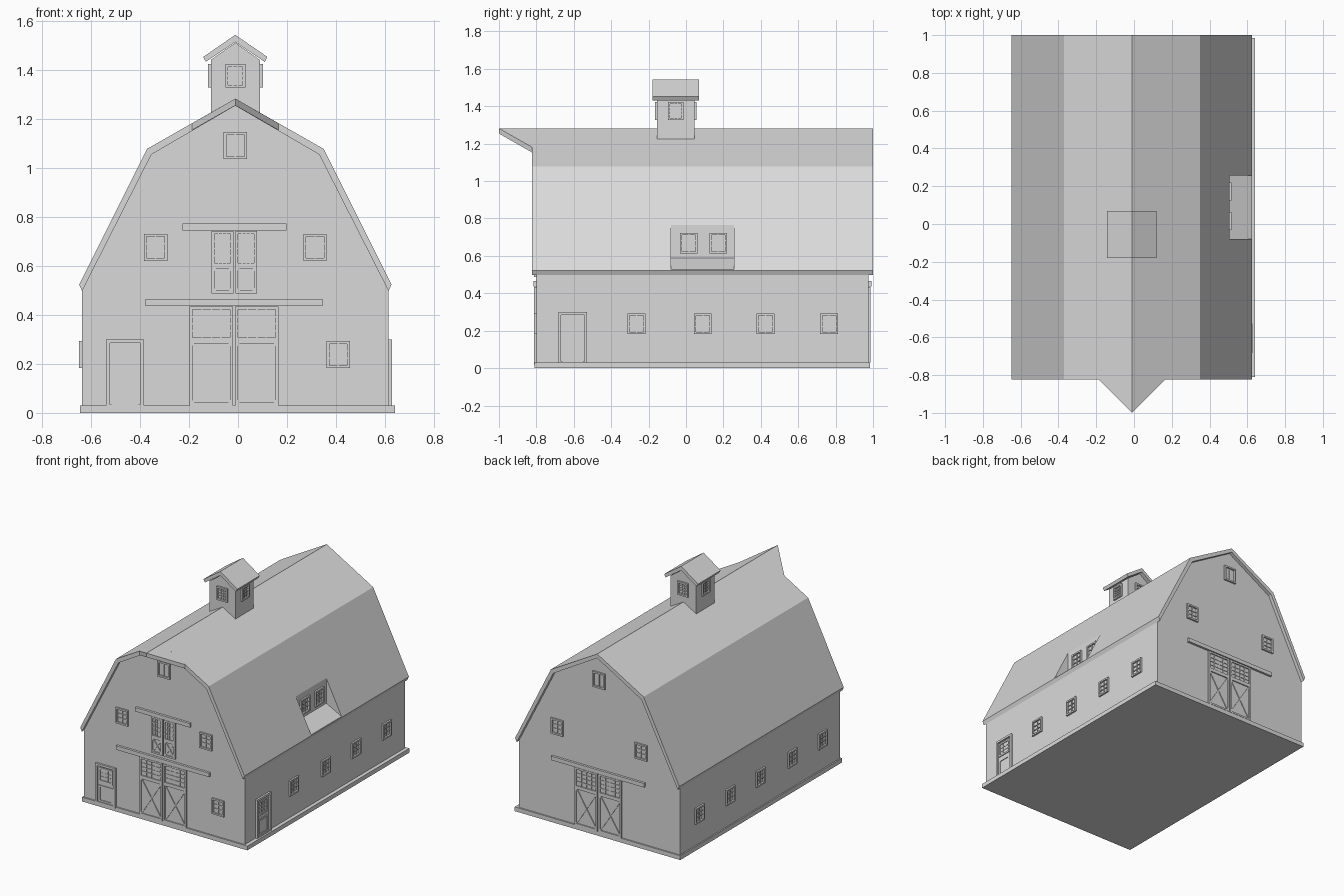
import bpy, bmesh, math
from mathutils import Matrix, Vector

if "Cube" in bpy.data.objects:
    bpy.data.objects.remove(bpy.data.objects["Cube"])

grey = bpy.data.materials.new("pale_grey")
grey.use_nodes = True
grey.diffuse_color = (0.7, 0.7, 0.7, 1)
grey.node_tree.nodes["Principled BSDF"].inputs["Base Color"].default_value = (0.7, 0.7, 0.7, 1)

C = -0.011                 # centre line of the barn
FRONT, BACK, SIDE = -0.8, 0.975, 0.625


def wall(x, y, quarter_turns):
    """Local space of a wall: x runs along it, z up, depth outwards."""
    return Matrix.Translation((x, y, 0)) @ Matrix.Rotation(quarter_turns * math.pi / 2, 4, 'Z')


front_wall = wall(C, FRONT, 0)
right_side = wall(C + SIDE, 0, 1)
back_wall = wall(C, BACK, 2)
left_side = wall(C - SIDE, 0, 3)
middle = wall(C, 0, 0)


def prism(bm, pts, d0, d1):
    """Extrude a (u, z) outline from depth d0 to d1."""
    a = [bm.verts.new((u, -d0, z)) for u, z in pts]
    b = [bm.verts.new((u, -d1, z)) for u, z in pts]
    bm.faces.new(a)
    bm.faces.new(b[::-1])
    for i in range(len(pts)):
        j = (i + 1) % len(pts)
        bm.faces.new((a[i], a[j], b[j], b[i]))


def box(bm, u0, u1, z0, z1, d0, d1):
    prism(bm, [(u0, z0), (u1, z0), (u1, z1), (u0, z1)], d0, d1)


def bar(bm, p, q, width, d0, d1):
    """Flat board between two points."""
    p, q = Vector(p), Vector(q)
    n = (q - p).orthogonal().normalized() * width / 2
    prism(bm, [p - n, q - n, q + n, p + n], d0, d1)


def frame(bm, u0, u1, z0, z1, w, d):
    box(bm, u0, u0 + w, z0, z1, 0, d)
    box(bm, u1 - w, u1, z0, z1, 0, d)
    box(bm, u0 + w, u1 - w, z0, z0 + w, 0, d)
    box(bm, u0 + w, u1 - w, z1 - w, z1, 0, d)


def grid(bm, u0, u1, z0, z1, cols, rows, d):
    """Glazing bars dividing a pane."""
    t = 0.0025
    for i in range(1, cols):
        u = u0 + (u1 - u0) * i / cols
        box(bm, u - t, u + t, z0, z1, 0, d)
    for i in range(1, rows):
        z = z0 + (z1 - z0) * i / rows
        box(bm, u0, u1, z - t, z + t, 0, d)


def finish(bm, name, place):
    bmesh.ops.recalc_face_normals(bm, faces=bm.faces)
    bm.transform(place)
    mesh = bpy.data.meshes.new(name)
    bm.to_mesh(mesh)
    bm.free()
    mesh.materials.append(grey)
    ob = bpy.data.objects.new(name, mesh)
    bpy.context.scene.collection.objects.link(ob)
    return ob


def solid(name, pts, d0, d1, place=middle):
    bm = bmesh.new()
    prism(bm, pts, d0, d1)
    return finish(bm, name, place)


def window(name, place, u, z, w=0.095, h=0.11, cols=2, rows=3):
    bm = bmesh.new()
    u0, u1, z0, z1 = u - w / 2, u + w / 2, z - h / 2, z + h / 2
    frame(bm, u0, u1, z0, z1, 0.011, 0.012)
    grid(bm, u0 + 0.011, u1 - 0.011, z0 + 0.011, z1 - 0.011, cols, rows, 0.006)
    return finish(bm, name, place)


def side_door(name, place, u):
    bm = bmesh.new()
    frame(bm, u - 0.077, u + 0.077, 0.02, 0.30, 0.015, 0.014)
    box(bm, u - 0.062, u + 0.062, 0.03, 0.285, 0, 0.003)
    frame(bm, u - 0.055, u + 0.055, 0.175, 0.275, 0.012, 0.009)
    grid(bm, u - 0.043, u + 0.043, 0.187, 0.263, 3, 3, 0.006)
    frame(bm, u - 0.055, u + 0.055, 0.035, 0.15, 0.012, 0.008)
    return finish(bm, name, place)


def double_door(name, place, u, half, z0, zm, z1, rail_half):
    """Two sliding leaves, glazed above and cross-braced below, on a rail."""
    bm = bmesh.new()
    for s in (-1, 1):
        a, b = sorted((u + s * 0.004, u + s * half))
        w = 0.012
        box(bm, a, b, z0, z1, 0, 0.004)
        frame(bm, a, b, zm, z1, w, 0.012)
        frame(bm, a, b, z0, zm, w, 0.012)
        grid(bm, a + w, b - w, zm + w, z1 - w, 4, 4, 0.008)
        lo, hi = z0 + w, zm - w
        bar(bm, (a + w, lo), (b - w, hi), 0.009, 0, 0.009)
        bar(bm, (a + w, hi), (b - w, lo), 0.009, 0, 0.01)
    finish(bm, name, place)
    bm = bmesh.new()
    box(bm, u - rail_half, u + rail_half, z1 + 0.004, z1 + 0.032, 0, 0.016)
    finish(bm, name + "_rail", place)


# Plinth, walls and gambrel roof
solid("plinth", [(-0.645, 0), (0.64, 0), (0.64, 0.03), (-0.645, 0.03)], 0.81, -0.985, Matrix())


def mirrored(half):
    """Complete an outline given from its right foot up to the ridge."""
    return half + [(-u, z) for u, z in reversed(half) if u > 0]


outer = mirrored([(0.637, 0.523), (0.36, 1.077), (0, 1.282)])
inner = mirrored([(0.625, 0.497), (0.342, 1.054), (0, 1.253)])
body = solid("barn_walls", mirrored([(SIDE, 0.02), (SIDE, 0.5), (0.343, 1.055), (0, 1.254)]),
             -FRONT, -BACK)
roof = solid("barn_roof", outer + inner[::-1], 0.823, -1.0)

# Pointed hay hood over the front gable
bm = bmesh.new()
for s in (-1, 1):
    pts = [(s * 0.177, -0.823, 1.181), (0, -1, 1.282), (0, -0.823, 1.282)]
    verts = [bm.verts.new((x, y, z - drop)) for drop in (0, 0.028) for x, y, z in pts]
    bmesh.ops.convex_hull(bm, input=verts)
finish(bm, "hay_hood", middle)

# Recessed dormer cut into the right roof slope
DORMER_X = 0.505
cutter = solid("dormer_cutter", [(DORMER_X, 0.588), (0.7, 0.489), (0.7, 0.95), (DORMER_X, 0.95)],
               0.08, -0.257, Matrix())
for ob in (body, roof):
    mod = ob.modifiers.new("dormer_recess", 'BOOLEAN')
    mod.operation, mod.object, mod.solver = 'DIFFERENCE', cutter, 'EXACT'
deps = bpy.context.evaluated_depsgraph_get()
cut = [bpy.data.meshes.new_from_object(ob.evaluated_get(deps)) for ob in (body, roof)]
for ob, mesh in zip((body, roof), cut):
    ob.modifiers.clear()
    ob.data = mesh
bpy.data.objects.remove(cutter)
for i, y in enumerate((0.015, 0.172)):
    window(f"dormer_window_{i + 1}", wall(DORMER_X, 0, 1), y, 0.667)

# Cupola on the ridge
CY, CH = -0.055, 0.1
cup = mirrored([(CH, 1.15), (CH, 1.44), (0, 1.51)])
solid("cupola_walls", cup, CH - CY, -CH - CY)
cup_outer = mirrored([(0.131, 1.452), (0, 1.542)])
cup_inner = mirrored([(0.12, 1.432), (0, 1.513)])
solid("cupola_roof", cup_outer + cup_inner[::-1], 0.18, -0.07)
for turn in range(4):
    place = Matrix.Translation((C, CY, 0)) @ Matrix.Rotation(turn * math.pi / 2, 4, 'Z')
    window(f"cupola_window_{turn + 1}", place @ Matrix.Translation((0, -CH, 0)),
           0, 1.375, 0.082, 0.095, 3, 4)

# Gable windows on both ends
for end, place in (("front", front_wall), ("back", back_wall)):
    window(end + "_top_window", place, 0, 1.09, cols=2, rows=1)
    for side, u in (("a", -0.325), ("b", 0.325)):
        window(f"{end}_gable_window_{side}", place, u, 0.675)
    double_door(end + "_barn_door", place, -0.005, 0.181, 0.03, 0.295, 0.433, 0.361)

# Other front openings
double_door("loft_door", front_wall, -0.004, 0.093, 0.487, 0.6, 0.741, 0.212)
side_door("front_door", front_wall, -0.45)
window("front_low_window", front_wall, 0.42, 0.238)

# Long sides
side_door("right_door", right_side, -0.605)
for i, y in enumerate((-0.265, 0.09, 0.425, 0.765)):
    window(f"right_window_{i + 1}", right_side, y, 0.238)
for i, y in enumerate((-0.6, -0.265, 0.09, 0.425, 0.765)):
    window(f"left_window_{i + 1}", left_side, -y, 0.238)
